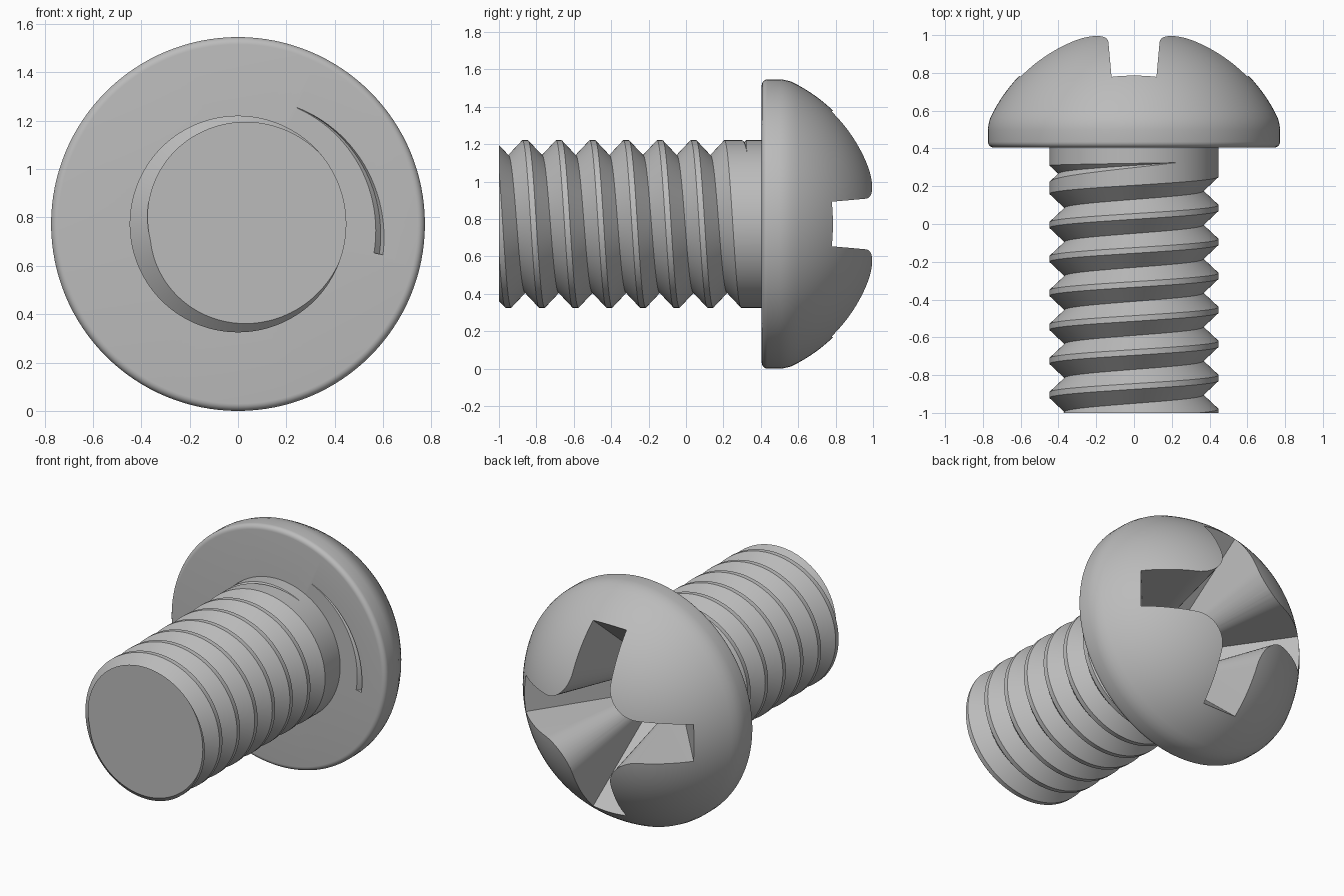
import bpy, bmesh
from math import sin, cos, pi, radians, sqrt, asin

if "Cube" in bpy.data.objects:
    bpy.data.objects.remove(bpy.data.objects["Cube"])

CZ = 0.773          # height of the screw axis
HEAD_BASE = 0.405   # underside of the head
steel = bpy.data.materials.new("grey_steel")
steel.use_nodes = True
GREY = (0.5, 0.5, 0.5, 1)
steel.diffuse_color = GREY
steel.node_tree.nodes["Principled BSDF"].inputs["Base Color"].default_value = GREY


def polar(r, y, t):
    return (r * cos(t), y, CZ + r * sin(t))


def make_object(name, rows, closed=False):
    """Skin rows of points with quads, weld, cap any open ends."""
    bm = bmesh.new()
    grid = [[bm.verts.new(p) for p in row] for row in rows]
    n = len(rows[0])
    for a, b in zip(grid, grid[1:]):
        for j in range(n if closed else n - 1):
            k = (j + 1) % n
            bm.faces.new((a[j], a[k], b[k], b[j]))
    bmesh.ops.remove_doubles(bm, verts=bm.verts, dist=1e-5)
    bmesh.ops.dissolve_degenerate(bm, edges=bm.edges, dist=1e-5)
    bmesh.ops.holes_fill(bm, edges=[e for e in bm.edges if e.is_boundary], sides=0)
    bmesh.ops.recalc_face_normals(bm, faces=bm.faces)
    mesh = bpy.data.meshes.new(name)
    bm.to_mesh(mesh)
    bm.free()
    mesh.materials.append(steel)
    obj = bpy.data.objects.new(name, mesh)
    bpy.context.collection.objects.link(obj)
    return obj


def activate(obj):
    bpy.ops.object.select_all(action='DESELECT')
    obj.select_set(True)
    bpy.context.view_layer.objects.active = obj


def cut(obj, cutter):
    activate(obj)
    mod = obj.modifiers.new("cut", 'BOOLEAN')
    mod.operation, mod.solver, mod.object = 'DIFFERENCE', 'EXACT', cutter
    bpy.ops.object.modifier_apply(modifier=mod.name)


# Domed head: rounded rim, short straight side, spherical top
R, DOME_R, DOME_Y = 0.773, 0.843, 0.2
profile = [(0, HEAD_BASE)]
for i in range(7):
    a = i / 6 * pi / 2
    profile.append((R - 0.03 + 0.03 * sin(a), HEAD_BASE + 0.03 - 0.03 * cos(a)))
profile += [(R, 0.5), (0.771, 0.523)]
start = asin(0.762 / DOME_R)
for i in range(25):
    a = start * (1 - i / 24)
    profile.append((DOME_R * sin(a), DOME_Y + DOME_R * cos(a)))
SEG = 128
head = make_object("domed_head", [[polar(r, y, 2 * pi * i / SEG) for r, y in profile]
                                  for i in range(SEG + 1)])

# Threaded shank: V groove on a helix that runs out below the head
CREST, DEPTH, HALF, PITCH = 0.448, 0.08, 0.075, 0.18
END, TOP = -1.0, HEAD_BASE + 0.015


def groove(t):
    """Centre and depth of each groove turn at angle t."""
    turns = []
    for k in range(-2, 10):
        y = -0.95 + PITCH * (k - (t - pi / 2) / (2 * pi))
        fade = min(1, max(0, (0.325 - y) / 0.1))
        turns.append((y, DEPTH * fade))
    return turns


def column(t):
    turns = groove(t)
    ys = []
    for y, d in turns:
        w = HALF * d / DEPTH
        ys += [y - w, y, y + w]
    ys = [END] + [min(TOP, max(END, y)) for y in ys] + [TOP]
    points = []
    for y in ys:
        d = max(0, max(d - abs(y - c) * DEPTH / HALF for c, d in turns))
        points.append(polar(CREST - d, y, t))
    return points


shank = make_object("threaded_shank", [column(2 * pi * i / SEG) for i in range(SEG + 1)])


# Tapered cross recess: lofted cross outline with rounded inner corners
def cross(y):
    arm = 0.61 + (y - 0.79) / 1.15
    half = 0.12 + (y - 0.79) * 0.09
    fillet = 0.065 + (y - 0.25) * 0.18
    outline = []
    for q in range(4):
        pts = [(arm, -half), (arm, half)]
        for i in range(13):
            a = -pi / 2 - i / 12 * pi / 2
            c = half + fillet
            pts.append((c + fillet * cos(a), c + fillet * sin(a)))
        for x, z in pts:
            for _ in range(q):
                x, z = -z, x
            outline.append((x, y, CZ + z))
    return outline


recess = make_object("recess_cutter", [cross(0.25), cross(1.15)], closed=True)

# Shallow crescent scratch under the head where the groove runs out
rows = []
for i in range(25):
    f = i / 24
    t = radians(63 - 75 * f)
    outer, width = 0.54 + 0.073 * f, 0.002 + 0.036 * f
    deep = HEAD_BASE + 0.004 + 0.02 * f
    rows.append([polar(outer, 0.38, t), polar(outer, HEAD_BASE, t),
                 polar(outer - width * 0.4, deep, t),
                 polar(outer - width, HEAD_BASE, t), polar(outer - width, 0.38, t)])
scratch = make_object("scratch_cutter", rows, closed=True)

cut(head, scratch)
for part in (head, shank):
    cut(part, recess)
    activate(part)
    bpy.ops.object.shade_smooth_by_angle(angle=radians(25))
for helper in (recess, scratch):
    bpy.data.objects.remove(helper)
